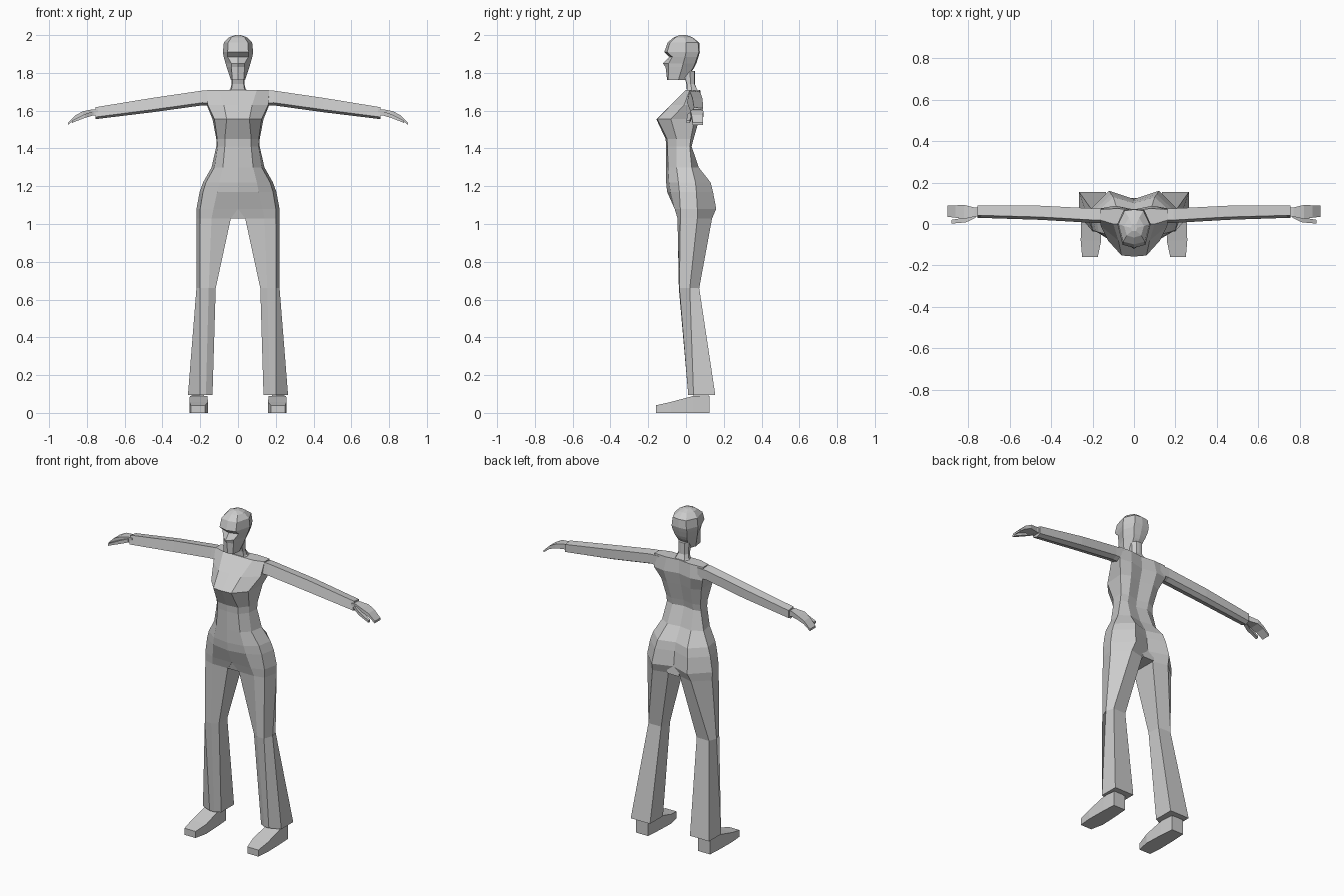
import bpy, bmesh

grey = bpy.data.materials.new("plain_grey")
grey.diffuse_color = (0.6, 0.6, 0.6, 1)


def loft(name, rings, mirror=False):
    """Skin a list of equal-length point rings and cap both ends."""
    bm = bmesh.new()
    vs = [[bm.verts.new(p) for p in r] for r in rings]
    n = len(vs[0])
    for a, b in zip(vs, vs[1:]):
        for i in range(n):
            j = (i + 1) % n
            bm.faces.new((a[i], a[j], b[j], b[i]))
    bm.faces.new(vs[0])
    bm.faces.new(vs[-1])
    bmesh.ops.recalc_face_normals(bm, faces=bm.faces)
    me = bpy.data.meshes.new(name)
    bm.to_mesh(me)
    bm.free()
    me.materials.append(grey)
    ob = bpy.data.objects.new(name, me)
    bpy.context.collection.objects.link(ob)
    if mirror:
        ob.modifiers.new("mirror", 'MIRROR').use_mirror_merge = False
    return ob


def full_ring(row):
    """Row: z, front y, side (x, y) pairs, back y -> symmetric ring."""
    z, yf, *mid, yb = row
    side = list(zip(mid[::2], mid[1::2]))
    return ([(0, yf, z)] + [(x, y, z) for x, y in side] + [(0, yb, z)]
            + [(-x, y, z) for x, y in reversed(side)])


def limb_ring(x, y0, y1, z0, z1):
    """Five-sided section across x, with a keeled underside."""
    h = (z1 - z0) * 0.18
    return [(x, y0, z0 + h), (x, y0 + (y1 - y0) * 0.6, z0), (x, y1, z0 + h),
            (x, y1, z1 - h * 0.5), (x, y0 + (y1 - y0) * 0.2, z1)]


def box_x(x, y0, y1, z0, z1):
    return [(x, y0, z0), (x, y1, z0), (x, y1, z1), (x, y0, z1)]


def box_y(y, x0, x1, z0, z1):
    return [(x0, y, z0), (x1, y, z0), (x1, y, z1), (x0, y, z1)]


# Torso, shoulders down to hips
torso = [
    (1.71, 0.00, .10, 0.00, .165, .02, .165, .07, .08, .075, .065),
    (1.63, -.08, .075, -.08, .16, -.01, .165, .075, .09, .088, .07),
    (1.555, -.157, .06, -.152, .125, -.08, .135, .045, .08, .07, .05),
    (1.45, -.108, .07, -.10, .11, -.05, .115, .025, .07, .04, .025),
    (1.41, -.105, .07, -.098, .108, -.05, .115, .02, .07, .03, .018),
    (1.30, -.105, .08, -.095, .125, -.05, .14, .03, .08, .067, .055),
    (1.22, -.105, .10, -.09, .17, -.04, .185, .05, .10, .13, .10),
    (1.17, -.10, .11, -.082, .185, -.035, .203, .055, .11, .143, .11),
    (1.08, -.06, .13, -.06, .20, -.03, .22, .06, .12, .16, .12),
]
loft("torso", [full_ring(r) for r in torso])

# Crotch strip between the legs
loft("crotch", [[(-w, f, z), (w, f, z), (w, b, z), (-w, b, z)]
                for z, w, f, b in ((1.09, .05, -.058, .12), (1.03, .038, -.045, .125))])

# Flared trouser legs
legs = [
    (1.08, (0, -.06), (.13, -.06), (.20, -.03), (.22, .06), (.12, .16), (0, .12)),
    (1.03, (.038, -.045), (.14, -.045), (.20, -.03), (.219, .06), (.13, .138), (.038, .115)),
    (.66, (.118, -.015), (.155, -.038), (.20, -.035), (.22, .02), (.205, .07), (.12, .068)),
    (.095, (.135, .03), (.17, .012), (.20, .012), (.265, .04), (.265, .155), (.135, .155)),
]
loft("trouser_leg", [[(x, y, r[0]) for x, y in r[1:]] for r in legs], True)

# Shoes and ankles
loft("shoe", [box_y(*r) for r in (
    (-.16, .175, .25, 0, .04), (-.08, .158, .257, 0, .058),
    (.04, .163, .255, 0, .09), (.125, .17, .25, 0, .09))], True)
loft("ankle", [[(.18, .04, z), (.245, .04, z), (.245, .12, z), (.18, .12, z)]
               for z in (.07, .13)], True)

# Sleeved arms
loft("arm", [limb_ring(*r) for r in (
    (.13, .005, .075, 1.625, 1.708), (.19, .005, .075, 1.628, 1.706),
    (.45, .02, .088, 1.592, 1.668), (.755, .03, .09, 1.555, 1.618))], True)

# Palm with drooping fingers, and thumb
loft("hand", [box_x(*r) for r in (
    (.74, .035, .08, 1.572, 1.605), (.77, .035, .08, 1.575, 1.607),
    (.82, .024, .092, 1.572, 1.597), (.86, .03, .09, 1.556, 1.576),
    (.90, .035, .09, 1.525, 1.537))], True)
loft("thumb", [box_x(*r) for r in (
    (.765, .03, .055, 1.575, 1.597), (.81, .008, .032, 1.562, 1.582),
    (.88, .002, .02, 1.535, 1.548))], True)

# Neck
neck = [
    (1.81, -.02, .03, -.015, .034, .02, .02, .045, .047),
    (1.74, .003, .03, .005, .034, .025, .02, .045, .047),
    (1.715, .004, .034, .006, .04, .03, .03, .058, .058),
    (1.69, .006, .05, .008, .07, .03, .05, .068, .066),
]
loft("neck", [full_ring(r) for r in neck])

# Head with chin, nose, eye hollow and brow
head = [
    (1.763, -.10, .03, -.095, .038, -.04, .025, -.005, 0.0),
    (1.83, -.108, .035, -.092, .06, -.02, .035, .04, .045),
    (1.85, -.122, .035, -.092, .066, -.015, .042, .048, .055),
    (1.885, -.088, .055, -.072, .076, -.005, .05, .06, .066),
    (1.91, -.115, .055, -.10, .08, 0, .05, .068, .073),
    (1.96, -.098, .052, -.085, .075, 0, .045, .064, .07),
    (1.988, -.065, .035, -.055, .048, -.01, .025, .03, .035),
    (2.0, -.035, .01, -.033, .015, -.018, .01, -.004, 0),
]
loft("head", [full_ring(r) for r in head])
